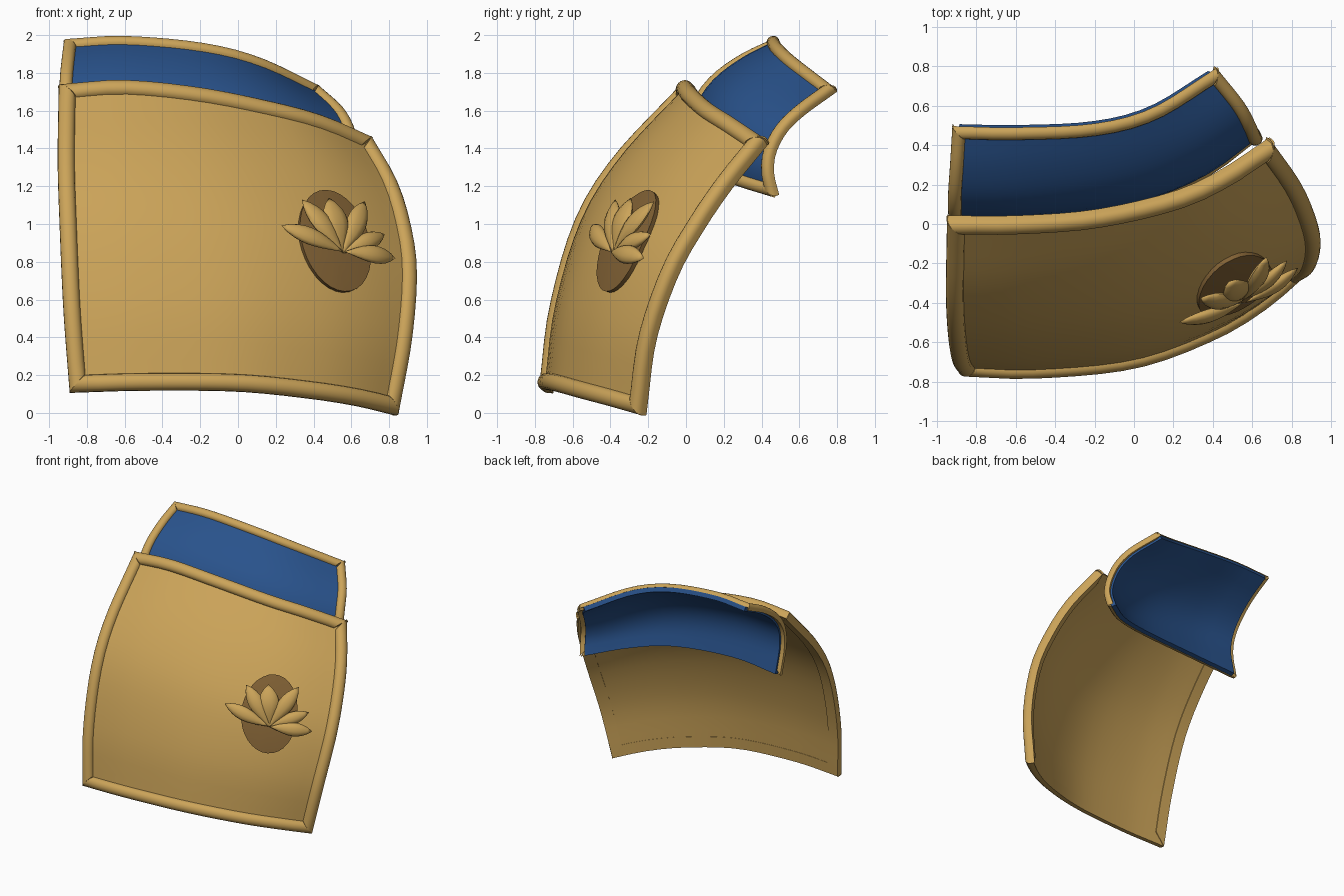
import bpy, math
from mathutils import Vector as V
from mathutils.bvhtree import BVHTree

if "Cube" in bpy.data.objects:
    bpy.data.objects.remove(bpy.data.objects["Cube"])

N = 16


def material(name, rgb):
    m = bpy.data.materials.new(name)
    m.diffuse_color = (*rgb, 1)
    m.use_nodes = True
    m.node_tree.nodes["Principled BSDF"].inputs["Base Color"].default_value = m.diffuse_color
    return m


TAN = material("tan", (0.60, 0.37, 0.10))
BROWN = material("brown", (0.22, 0.12, 0.035))
BLUE = material("blue", (0.022, 0.085, 0.26))


def make(name, verts, faces, mat, angle=40):
    me = bpy.data.meshes.new(name)
    me.from_pydata([tuple(v) for v in verts], [], faces)
    me.materials.append(mat)
    ob = bpy.data.objects.new(name, me)
    bpy.context.collection.objects.link(ob)
    bpy.ops.object.select_all(action='DESELECT')
    bpy.context.view_layer.objects.active = ob
    ob.select_set(True)
    bpy.ops.object.mode_set(mode='EDIT')
    bpy.ops.mesh.select_all(action='SELECT')
    bpy.ops.mesh.normals_make_consistent(inside=False)
    bpy.ops.object.mode_set(mode='OBJECT')
    bpy.ops.object.shade_smooth_by_angle(angle=math.radians(angle))
    return ob


def curve(pts):
    """Smooth curve through points, resampled evenly to N + 1 points."""
    p = [V(q) for q in pts]
    p = [2 * p[0] - p[1]] + p + [2 * p[-1] - p[-2]]
    dense = []
    for i in range(1, len(p) - 2):
        a, b, c, d = p[i - 1:i + 3]
        for k in range(20):
            t = k / 20
            dense.append(0.5 * (2 * b + (c - a) * t + (2 * a - 5 * b + 4 * c - d) * t * t
                                + (3 * b - a - 3 * c + d) * t ** 3))
    dense.append(p[-2])
    acc = [0]
    for a, b in zip(dense, dense[1:]):
        acc.append(acc[-1] + (b - a).length)
    out, j = [], 0
    for i in range(N + 1):
        s = acc[-1] * i / N
        while j < len(acc) - 2 and acc[j + 1] < s:
            j += 1
        out.append(dense[j].lerp(dense[j + 1], (s - acc[j]) / (acc[j + 1] - acc[j])))
    return out


def normals(g):
    return [[(g[j][min(i + 1, N)] - g[j][max(i - 1, 0)]).cross(
        g[min(j + 1, N)][i] - g[max(j - 1, 0)][i]).normalized()
        for i in range(N + 1)] for j in range(N + 1)]


def patch(bottom, top, left, right, bulge):
    """Coons patch between four edge curves, bulged outward, with normals."""
    b, t, l, r = map(curve, (bottom, top, left, right))
    g = []
    for j in range(N + 1):
        v = j / N
        g.append([])
        for i in range(N + 1):
            u = i / N
            g[j].append(b[i] * (1 - v) + t[i] * v + l[j] * (1 - u) + r[j] * u
                        - (b[0] * (1 - u) + b[N] * u) * (1 - v) - (t[0] * (1 - u) + t[N] * u) * v)
    nor = normals(g)
    for j in range(N + 1):
        for i in range(N + 1):
            u, v = i / N, j / N
            g[j][i] = g[j][i] + nor[j][i] * bulge * 16 * u * (1 - u) * v * (1 - v)
    return g, normals(g)


def plate(name, g, nor, thick, mat, grow):
    """Solid sheet; bottom and top rows reach out by grow."""
    M = N + 1
    g = [list(row) for row in g]
    for e, f in ((0, 1), (N, N - 1)):
        g[e] = [p + (p - q).normalized() * grow for p, q in zip(g[e], g[f])]
    verts = [p for row in g for p in row]
    verts += [p - n * thick for row, nr in zip(g, nor) for p, n in zip(row, nr)]
    faces = []
    for j in range(N):
        for i in range(N):
            q = [j * M + i, j * M + i + 1, (j + 1) * M + i + 1, (j + 1) * M + i]
            faces += [q, [k + M * M for k in reversed(q)]]
    ring = ([i for i in range(N)] + [j * M + N for j in range(N)]
            + [N * M + i for i in range(N, 0, -1)] + [j * M for j in range(N, 0, -1)])
    for a, b in zip(ring, ring[1:] + ring[:1]):
        faces.append([a, b, b + M * M, a + M * M])
    return make(name, verts, faces, mat)


def rim(name, path, nor, w, h, back, out):
    """Half-round moulding swept along one plate edge, with mitred ends."""
    prof = [(w * math.cos(math.pi * k / 8), h * math.sin(math.pi * k / 8)) for k in range(9)]
    prof += [(-w, -back), (w, -back)]
    K = len(prof)
    verts, faces = [], []
    for i, (p, n) in enumerate(zip(path, nor)):
        t = (path[min(i + 1, N)] - path[max(i - 1, 0)]).normalized()
        side = n.cross(t).normalized()
        end = -1 if i == 0 else 1 if i == N else 0
        verts += [p + t * end * x * out + side * x + n * y for x, y in prof]
    for i in range(N):
        for k in range(K):
            a, b = i * K + k, i * K + (k + 1) % K
            faces.append([a, b, b + K, a + K])
    faces += [list(range(K)), [N * K + k for k in range(K)]]
    make(name, verts, faces, TAN)


def rims(prefix, g, nor, w, h, back, back_ends):
    col = lambda a, i: [r[i] for r in a]
    rim(prefix + "_bottom_rim", g[0], nor[0], w, h, back_ends, -1)
    rim(prefix + "_top_rim", g[N], nor[N], w, h, back_ends, 1)
    rim(prefix + "_left_rim", col(g, 0), col(nor, 0), w, h, back, 1)
    rim(prefix + "_right_rim", col(g, N), col(nor, N), w, h, back, -1)


# Lower main plate
BL, BR = (-.85, -.735, .155), (.815, -.26, .04)
TL, TR = (-.905, -.01, 1.70), (.68, .37, 1.43)
g, nor = patch(
    [BL, (-.5, -.745, .165), (0, -.695, .16), (.4, -.55, .12), (.65, -.40, .08), BR],
    [TL, (-.6, -.01, 1.72), (-.2, .02, 1.68), (.2, .11, 1.60), (.45, .22, 1.53), TR],
    [BL, (-.88, -.685, .55), (-.9, -.555, 1.0), (-.91, -.355, 1.33), TL],
    [BR, (.88, -.21, .4), (.905, -.09, .75), (.87, .05, 1.0), (.80, .2, 1.22), TR], .012)
plate("main_plate", g, nor, .028, TAN, 0)
rims("main", g, nor, .045, .04, .035, .03)

# Upper blue plate
bl, br = (-.90, .08, 1.29), (.61, .45, 1.18)
tl, tr = (-.89, .465, 1.95), (.41, .75, 1.71)
g2, nor2 = patch(
    [bl, (-.5, .07, 1.32), (0, .13, 1.30), (.35, .26, 1.24), br],
    [tl, (-.6, .46, 1.965), (-.2, .48, 1.93), (.1, .56, 1.855), tr],
    [bl, (-.905, .04, 1.48), (-.91, .06, 1.63), (-.91, .15, 1.76), (-.9, .3, 1.87), tl],
    [br, (.62, .43, 1.27), (.61, .44, 1.38), (.585, .5, 1.5), (.53, .6, 1.6), tr], 0)
plate("upper_plate", g2, nor2, .035, BLUE, .03)
rims("upper", g2, nor2, .034, .03, .02, 0)

# Points on the main plate seen from the front
M = N + 1
tree = BVHTree.FromPolygons(
    [p for row in g for p in row],
    [[j * M + i, j * M + i + 1, (j + 1) * M + i + 1, (j + 1) * M + i]
     for j in range(N) for i in range(N)])


def on_plate(x, z, lift):
    p, n, _, _ = tree.ray_cast(V((x, -3, z)), V((0, 1, 0)))
    n = n if n.y < 0 else -n
    return p + n * lift, n


# Oval medallion behind the flower
S = 32
verts, faces = [], []
for f, lift in ((1, -.01), (1, .025), (.5, .028)):
    for k in range(S):
        a = 2 * math.pi * k / S
        dx, dz = .18 * f * math.cos(a), .265 * f * math.sin(a)
        verts.append(on_plate(.505 + dx - .18 * dz, .902 + dz - .05 * dx, lift)[0])
for r in range(2):
    for k in range(S):
        a, b = r * S + k, r * S + (k + 1) % S
        faces.append([a, b, b + S, a + S])
faces += [list(range(S)), [2 * S + k for k in range(S)]]
make("flower_medallion", verts, faces, BROWN)


# Flower petals: pointed, flattened pods fanning out from one base point
def petal(name, tip, width, lift0, lift1):
    a, n = on_plate(.53, .83, lift0)
    b, _ = on_plate(tip[0], tip[1], lift1)
    d = b - a
    side = d.cross(n).normalized()
    up = side.cross(d).normalized()
    R, K = 9, 10
    verts, faces = [a], []
    for i in range(1, R):
        t = i / R
        s = math.sin(math.pi * t ** 1.25) ** .85
        for k in range(K):
            q = 2 * math.pi * k / K
            verts.append(a + d * t + side * (width * s * math.cos(q))
                         + up * (.03 * s * math.sin(q) + .015 * math.sin(math.pi * t)))
    verts.append(b)
    last = len(verts) - 1
    for k in range(K):
        k2 = (k + 1) % K
        faces += [[0, 1 + k, 1 + k2], [last, last - K + k, last - K + k2]]
        for i in range(R - 2):
            o = 1 + i * K
            faces.append([o + k, o + k2, o + K + k2, o + K + k])
    make(name, verts, faces, TAN, 60)


for i, (tip, w, l0, l1) in enumerate([
        ((.45, 1.10), .075, .04, .075), ((.31, 1.09), .058, .05, .075),
        ((.63, 1.08), .058, .05, .075), ((.205, .965), .052, .06, .07),
        ((.74, .92), .048, .045, .06), ((.79, .795), .052, .065, .07)]):
    petal("petal_%d" % (i + 1), tip, w, l0, l1)
